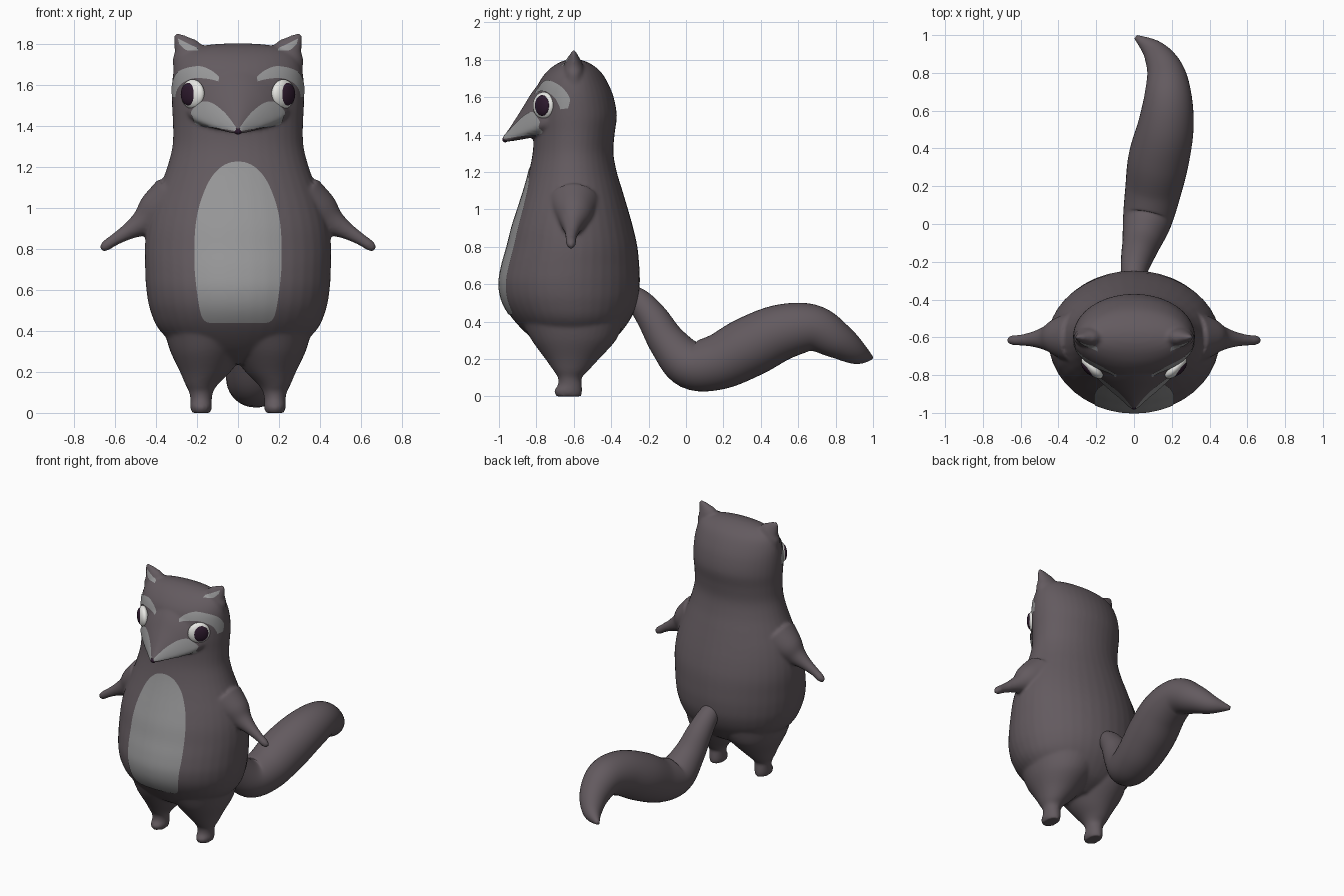
import bpy, bmesh, math
from mathutils import Vector, Matrix
from mathutils.bvhtree import BVHTree

if "Cube" in bpy.data.objects:
    bpy.data.objects.remove(bpy.data.objects["Cube"])


def material(name, rgb):
    m = bpy.data.materials.new(name)
    m.diffuse_color = (*rgb, 1)
    m.use_nodes = True
    m.node_tree.nodes["Principled BSDF"].inputs["Base Color"].default_value = m.diffuse_color
    return m


FUR = material("dark fur", (0.125, 0.103, 0.115))
LIGHT = material("light grey fur", (0.31, 0.31, 0.315))
WHITE = material("eye white", (0.80, 0.80, 0.77))
DARK = material("dark purple", (0.026, 0.010, 0.026))


def make_object(name, bm, mat):
    me = bpy.data.meshes.new(name)
    bm.to_mesh(me)
    bm.free()
    me.materials.append(mat)
    me.polygons.foreach_set("use_smooth", [True] * len(me.polygons))
    ob = bpy.data.objects.new(name, me)
    bpy.context.collection.objects.link(ob)
    return ob


def spline(pts, n):
    """Catmull-Rom through tuples of any length, n steps per span."""
    out = []
    for i in range(len(pts) - 1):
        p0, p1, p2 = pts[max(i - 1, 0)], pts[i], pts[i + 1]
        p3 = pts[min(i + 2, len(pts) - 1)]
        for k in range(n):
            t = k / n
            out.append(tuple(
                0.5 * (2 * b + (c - a) * t + (2 * a - 5 * b + 4 * c - d) * t * t
                       + (3 * b - a - 3 * c + d) * t ** 3)
                for a, b, c, d in zip(p0, p1, p2, p3)))
    out.append(tuple(pts[-1]))
    return out


def loft(bm, rings):
    rows = [[bm.verts.new(p) for p in r] for r in rings]
    faces = [bm.faces.new(rows[0]), bm.faces.new(rows[-1])]
    m = len(rows[0])
    for a, b in zip(rows, rows[1:]):
        for i in range(m):
            j = (i + 1) % m
            faces.append(bm.faces.new((a[i], a[j], b[j], b[i])))
    bmesh.ops.recalc_face_normals(bm, faces=faces)


ANGLES = [2 * math.pi * i / 40 for i in range(40)]


def stack(bm, sections, n=5):
    """Upright loft of ellipses: (z, centre x, half width, front y, back y)."""
    loft(bm, [[Vector((cx + w * math.cos(a), (f + b) / 2 + (b - f) / 2 * math.sin(a), z))
               for a in ANGLES] for z, cx, w, f, b in spline(sections, n)])


def tube(bm, path, ref, flat=1.0, n=5):
    """Round loft along (x, y, z, radius); flat scales it along ref."""
    pts = spline(path, n)
    ps = [Vector(p[:3]) for p in pts]
    rings = []
    for i, p in enumerate(ps):
        t = (ps[min(i + 1, len(ps) - 1)] - ps[max(i - 1, 0)]).normalized()
        u = (ref - t * ref.dot(t)).normalized()
        v = t.cross(u)
        r = max(pts[i][3], 0.004)
        rings.append([p + u * (r * flat * math.cos(a)) + v * (r * math.sin(a)) for a in ANGLES])
    loft(bm, rings)


X, Y, Z = Vector((1, 0, 0)), Vector((0, 1, 0)), Vector((0, 0, 1))

# Torso and head
bm = bmesh.new()
torso = [(0.24, 0.10, -0.70, -0.50), (0.30, 0.26, -0.81, -0.39), (0.40, 0.38, -0.915, -0.305),
         (0.50, 0.428, -0.98, -0.26), (0.60, 0.447, -1.0, -0.247), (0.70, 0.453, -0.985, -0.25),
         (0.80, 0.455, -0.957, -0.26), (0.90, 0.445, -0.932, -0.282), (1.0, 0.42, -0.90, -0.31),
         (1.1, 0.382, -0.868, -0.34), (1.2, 0.345, -0.84, -0.37), (1.3, 0.32, -0.82, -0.388),
         (1.4, 0.317, -0.815, -0.382), (1.5, 0.322, -0.82, -0.37), (1.6, 0.322, -0.81, -0.387),
         (1.68, 0.312, -0.785, -0.42), (1.74, 0.285, -0.74, -0.46), (1.778, 0.23, -0.69, -0.51),
         (1.797, 0.13, -0.645, -0.555), (1.803, 0.02, -0.61, -0.59)]
stack(bm, [(z, 0, w, f, b) for z, w, f, b in torso])

# Snout: rounded wedge with a flat underside (y, half width, low z, high z)
snout = [(-0.978, 0.014, 1.360, 1.388), (-0.93, 0.065, 1.365, 1.455), (-0.87, 0.135, 1.375, 1.55),
         (-0.82, 0.19, 1.385, 1.63), (-0.77, 0.235, 1.40, 1.685), (-0.70, 0.26, 1.42, 1.71),
         (-0.60, 0.24, 1.45, 1.70)]
rings = []
for y, w, lo, hi in spline(snout, 5):
    zc, ring = lo + 0.22 * (hi - lo), []
    for a in ANGLES:
        c, s = math.cos(a), math.sin(a)
        if s > 0:
            ring.append(Vector((w * c * (1 - 0.12 * s), y, zc + (hi - zc) * s)))
        else:
            ring.append(Vector((w * math.copysign(abs(c) ** 0.75, c), y,
                                zc - (zc - lo) * abs(s) ** 0.75)))
    rings.append(ring)
loft(bm, rings)

# Legs with feet, arms, ears
for s in (1, -1):
    stack(bm, [(z, s * cx, w, f, b) for z, cx, w, f, b in [
        (0.0, 0.18, 0.046, -0.695, -0.56), (0.03, 0.18, 0.053, -0.705, -0.555),
        (0.06, 0.18, 0.052, -0.685, -0.557), (0.10, 0.18, 0.058, -0.685, -0.557),
        (0.14, 0.177, 0.08, -0.71, -0.52), (0.20, 0.16, 0.123, -0.752, -0.465),
        (0.30, 0.143, 0.187, -0.825, -0.375), (0.40, 0.11, 0.25, -0.88, -0.33)]])
    tube(bm, [(s * x, y, z, r) for x, y, z, r in [
        (0.32, -0.6, 1.02, 0.14), (0.40, -0.6, 0.975, 0.105), (0.46, -0.605, 0.93, 0.068),
        (0.53, -0.61, 0.888, 0.042), (0.60, -0.615, 0.846, 0.029), (0.645, -0.615, 0.815, 0.026),
        (0.665, -0.62, 0.798, 0.014)]], Y)
    tube(bm, [(s * x, -0.6, z, r) for x, z, r in [
        (0.225, 1.66, 0.088), (0.243, 1.755, 0.08), (0.272, 1.805, 0.046),
        (0.293, 1.835, 0.023), (0.302, 1.852, 0.008)]], Y, flat=0.65)

# Fuse the body into one smooth skin
body = make_object("body", bm, FUR)
rem = body.modifiers.new("fuse", 'REMESH')
rem.mode = 'VOXEL'
rem.voxel_size = 0.01
rem.use_smooth_shade = True
sm = body.modifiers.new("soften", 'SMOOTH')
sm.factor = 0.5
sm.iterations = 6
dg = bpy.context.evaluated_depsgraph_get()
skin = bpy.data.meshes.new_from_object(body.evaluated_get(dg))
body.modifiers.clear()
body.data = skin
skin.materials.clear()
skin.materials.append(FUR)
skin.polygons.foreach_set("use_smooth", [True] * len(skin.polygons))
bm = bmesh.new()
bm.from_mesh(skin)
tree = BVHTree.FromBMesh(bm)
bm.free()

# Tail
bm = bmesh.new()
tube(bm, [(0, -0.34, 0.56, 0.05), (0.0, -0.255, 0.51, 0.068), (0.015, -0.18, 0.42, 0.084),
          (0.04, -0.095, 0.285, 0.102), (0.07, 0.02, 0.172, 0.13), (0.10, 0.17, 0.183, 0.148),
          (0.13, 0.34, 0.265, 0.161), (0.167, 0.51, 0.343, 0.149), (0.18, 0.675, 0.365, 0.126),
          (0.165, 0.81, 0.298, 0.098), (0.105, 0.915, 0.232, 0.062), (0.01, 0.99, 0.207, 0.012)],
     X, n=6)
make_object("tail", bm, FUR)


def patch(name, stations, t, n, cols=14, steps=6):
    """Thin marking: (u, z) edge pairs projected on the skin against direction n."""
    bm = bmesh.new()
    rows = []
    for u0, z0, u1, z1 in spline(stations, steps):
        row = []
        for k in range(cols + 1):
            f = k / cols
            start = t * (u0 + (u1 - u0) * f) + Z * (z0 + (z1 - z0) * f) + n * 2
            hit, nor, _, _ = tree.ray_cast(start, -n)
            row.append(bm.verts.new(hit + nor * 0.004) if hit else None)
        rows.append(row)
    for a, b in zip(rows, rows[1:]):
        for k in range(cols):
            q = [a[k], a[k + 1], b[k + 1], b[k]]
            if None in q:
                continue
            if max((q[i].co - q[i - 1].co).length for i in range(4)) > 0.07:
                continue
            face = bm.faces.new(q)
            face.normal_update()
            if face.normal.dot(n) < 0:
                face.normal_flip()
    bmesh.ops.delete(bm, geom=[v for v in bm.verts if not v.link_faces], context='VERTS')
    return make_object(name, bm, LIGHT)


# Belly marking
belly = [(0.44, 0.13), (0.447, 0.155), (0.47, 0.175), (0.52, 0.188), (0.60, 0.20), (0.70, 0.21),
         (0.80, 0.211), (0.90, 0.207), (1.0, 0.19), (1.1, 0.155), (1.16, 0.12), (1.2, 0.08),
         (1.22, 0.04), (1.225, 0.01)]
patch("belly_marking", [(-w, z, w, z) for z, w in belly], X, -Y, cols=24)


def disc(name, centre, normal, rx, rz, depth, mat):
    bm = bmesh.new()
    bmesh.ops.create_uvsphere(bm, u_segments=32, v_segments=16, radius=1)
    side = Z.cross(normal)
    rot = Matrix((side, normal, Z)).transposed()
    for v in bm.verts:
        v.co = centre + rot @ Vector((v.co.x * rx, v.co.y * depth, v.co.z * rz))
    bmesh.ops.recalc_face_normals(bm, faces=bm.faces)
    return make_object(name, bm, mat)


# Face: cheeks, brows, inner ears, eyes
for s, side in ((1, "left"), (-1, "right")):
    patch(side + "_cheek", [
        (0.008, 1.374, 0.010, 1.395), (0.06, 1.384, 0.06, 1.46), (0.12, 1.394, 0.12, 1.508),
        (0.17, 1.400, 0.17, 1.518), (0.205, 1.410, 0.21, 1.49), (0.215, 1.43, 0.228, 1.465)],
        X * s, -Y)
    patch(side + "_inner_ear", [
        (0.285, 1.80, 0.292, 1.826), (0.25, 1.768, 0.255, 1.806), (0.19, 1.765, 0.195, 1.776)],
        X * s, -Y)
    t = Vector((s, 1, 0)).normalized()
    n = Vector((s, -1, 0)).normalized()
    patch(side + "_brow", [
        (-0.505, 1.615, -0.50, 1.635), (-0.44, 1.63, -0.45, 1.672), (-0.37, 1.63, -0.38, 1.69),
        (-0.30, 1.60, -0.27, 1.662), (-0.27, 1.56, -0.215, 1.60), (-0.26, 1.535, -0.22, 1.54)],
        t, n)
    hit = tree.ray_cast(t * -0.382 + Z * 1.555 + n * 2, -n)[0]
    disc(side + "_eye", hit + n * 0.004, n, 0.074, 0.072, 0.034, WHITE)
    disc(side + "_pupil", hit + n * 0.022 + t * 0.008, n, 0.052, 0.056, 0.022, DARK)

# Nose
disc("nose", Vector((0, -0.966, 1.374)), -Y, 0.019, 0.016, 0.016, DARK)
